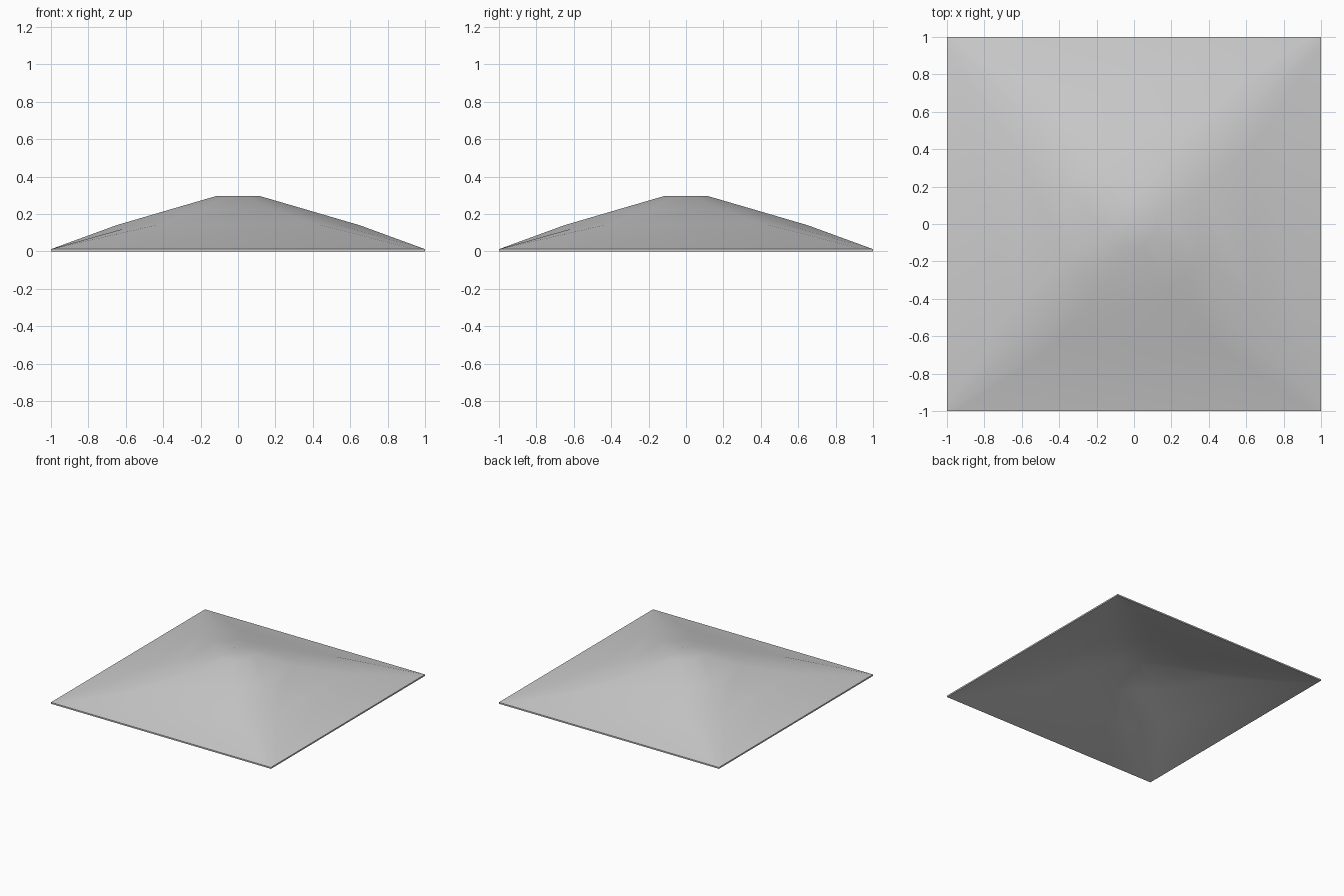
import bpy, bmesh, math

if "Cube" in bpy.data.objects:
    bpy.data.objects.remove(bpy.data.objects["Cube"])

# half width, start of corner chamfer, height of each tier
TIERS = [(1.0, 0.95, 0.012), (0.65, 0.44, 0.14), (0.36, 0.19, 0.225), (0.12, 0.05, 0.295)]
THICK = 0.012

bm = bmesh.new()


def ring(h, c, z, square):
    """Square outline with chamfered (or pointed) corners, three points per corner."""
    m = h if square else (h + c) / 2
    pts = [(h, c), (m, m), (c, h)]
    verts = []
    for i in range(4):
        ca, sa = round(math.cos(i * math.pi / 2)), round(math.sin(i * math.pi / 2))
        verts += [bm.verts.new((x * ca - y * sa, x * sa + y * ca, z)) for x, y in pts]
    return verts


def bridge(a, b):
    n = len(a)
    for i in range(n):
        j = (i + 1) % n
        bm.faces.new((a[i], a[j], b[j], b[i]))


# outer and inner skins of the sheet
skins = []
for dz in (0, -THICK):
    rings = [ring(h, c, z + dz, k == 0) for k, (h, c, z) in enumerate(TIERS)]
    for a, b in zip(rings, rings[1:]):
        bridge(a, b)
    bm.faces.new(rings[-1])
    skins.append(rings)

# thin rim around the hem
bridge(skins[1][0], skins[0][0])
bmesh.ops.recalc_face_normals(bm, faces=bm.faces)

mesh = bpy.data.meshes.new("canopy_roof")
bm.to_mesh(mesh)
bm.free()
canopy = bpy.data.objects.new("canopy_roof", mesh)
bpy.context.collection.objects.link(canopy)

# smooth fabric look with a crisp hem
bpy.context.view_layer.objects.active = canopy
canopy.select_set(True)
bpy.ops.object.shade_smooth_by_angle(angle=math.radians(40))
